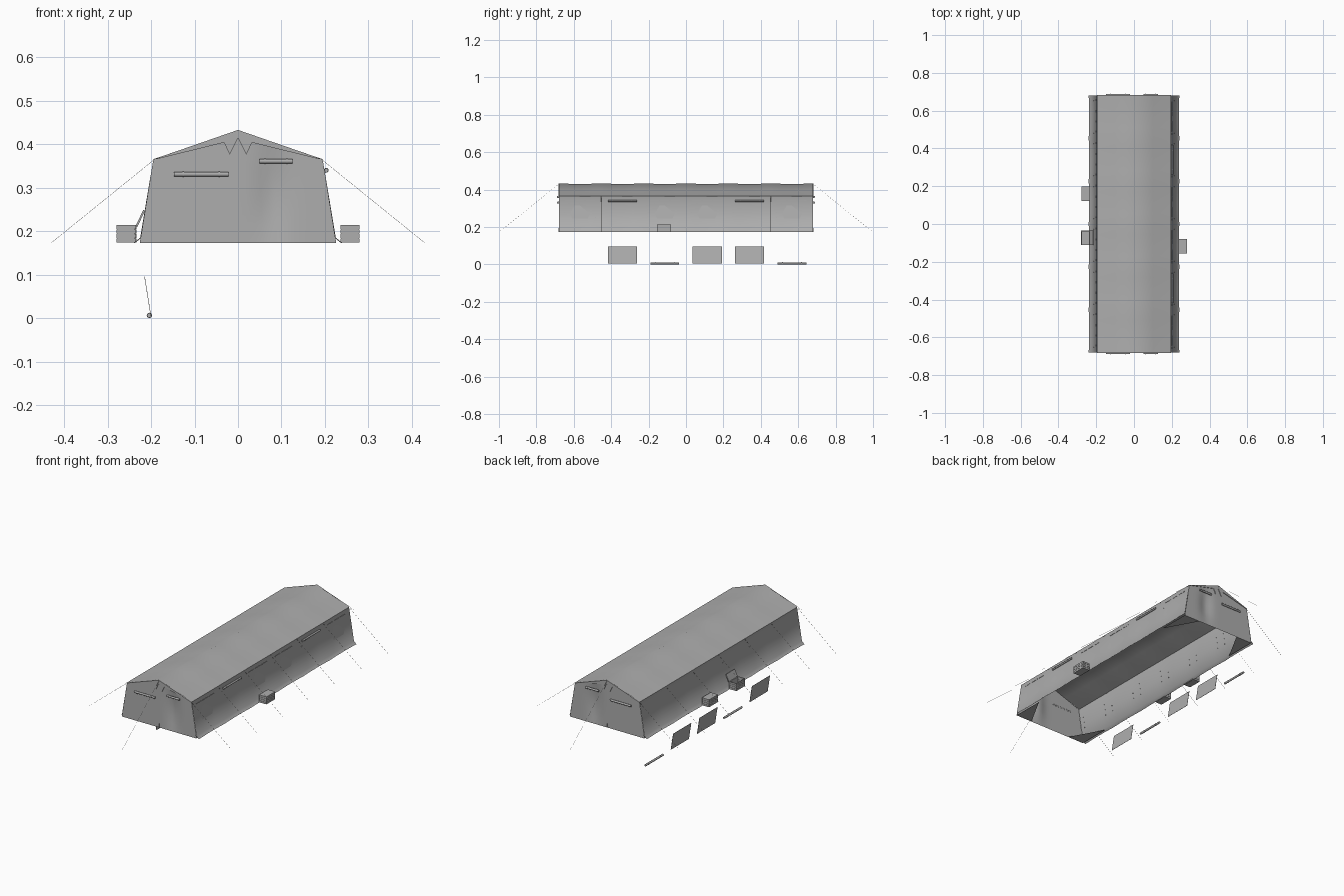
import bpy, bmesh, math
from mathutils import Vector

if "Cube" in bpy.data.objects:
    bpy.data.objects.remove(bpy.data.objects["Cube"])

G, EAVE, RIDGE = 0.173, 0.365, 0.433      # ground, eave and ridge heights
L = 0.68                                  # half length of the tent
BAY = 2 * L / 6

# Dark grey canvas
canvas = bpy.data.materials.new("dark_grey")
canvas.diffuse_color = (0.42, 0.42, 0.42, 1)
canvas.use_nodes = True
canvas.node_tree.nodes["Principled BSDF"].inputs["Base Color"].default_value = canvas.diffuse_color


def finish(bm, name, smooth=None):
    bmesh.ops.recalc_face_normals(bm, faces=bm.faces[:])
    me = bpy.data.meshes.new(name)
    bm.to_mesh(me)
    bm.free()
    me.materials.append(canvas)
    if smooth:
        for p in me.polygons:
            p.use_smooth = True
        me.set_sharp_from_angle(angle=math.radians(smooth))
    ob = bpy.data.objects.new(name, me)
    bpy.context.collection.objects.link(ob)
    return ob


def grid(bm, rows):
    vs = [[bm.verts.new(p) for p in r] for r in rows]
    for a, b in zip(vs, vs[1:]):
        for i in range(len(a) - 1):
            bm.faces.new((a[i], a[i + 1], b[i + 1], b[i]))


def prism(bm, pts, offset):
    a = [bm.verts.new(p) for p in pts]
    b = [bm.verts.new(Vector(p) + Vector(offset)) for p in pts]
    bm.faces.new(a)
    bm.faces.new(b[::-1])
    for i in range(len(a)):
        j = (i + 1) % len(a)
        bm.faces.new((a[i], b[i], b[j], a[j]))


def tube(bm, a, b, r, n=8):
    a, b = Vector(a), Vector(b)
    d = (b - a).normalized()
    u = d.orthogonal().normalized()
    v = d.cross(u)
    prism(bm, [a + u * math.cos(2 * math.pi * i / n) * r + v * math.sin(2 * math.pi * i / n) * r
               for i in range(n)], b - a)


def roll(bm, a, b, r):
    # rolled cloth with two tie straps
    a, b = Vector(a), Vector(b)
    tube(bm, a, b, r, 10)
    for t in (0.17, 0.83):
        c = a.lerp(b, t)
        d = (b - a).normalized() * 0.0015
        tube(bm, c - d, c + d, r + 0.0007, 10)


def box(bm, c, s):
    for v in bmesh.ops.create_cube(bm, size=1)["verts"]:
        v.co = Vector([v.co[i] * s[i] + c[i] for i in range(3)])


def wall_x(z):
    return 0.195 + 0.03 * (EAVE - z) / (EAVE - G)


# Canvas roof and side walls, sagging a little between the frames
bm = bmesh.new()
rows = []
for k in range(25):
    y = -L + 2 * L * k / 24
    s = math.sin(math.pi * (k % 4) / 4)
    r = []
    for side in (-1, 1):
        half = [(0.240 - 0.003 * s, G), (0.225 - 0.003 * s, G + 0.012), (0.211 - 0.003 * s, 0.27),
                (0.1955, EAVE - 0.004), (0.197, EAVE), (0.1, 0.398 - 0.003 * s)]
        pts = [(side * x, y, z) for x, z in half]
        r += pts + [(0, y, RIDGE - 0.002 * s)] if side < 0 else pts[::-1]
    rows.append(r)
grid(bm, rows)
finish(bm, "canvas_shell", 45)

# Gable ends with a soft fold beside the doorway
for e, nm in ((-1, "front"), (1, "back")):
    bm = bmesh.new()
    rows = []
    for i in range(25):
        u = i / 12 - 1
        zt = RIDGE - (RIDGE - EAVE) * abs(u)
        r = []
        for j in range(7):
            t = j / 6
            x = u * (0.226 - 0.031 * t)
            fold = 0.012 * math.exp(-((x - 0.08) / 0.035) ** 2) * math.sin(math.pi * t)
            r.append((x, e * (L - fold), G + (zt - G) * t))
        rows.append(r)
    grid(bm, rows)
    finish(bm, nm + "_gable", 40)

    # Valance along the roof edge with pointed flaps at the ridge
    bm = bmesh.new()
    for s in (-1, 1):
        pts = [(0, RIDGE), (0.196, EAVE), (0.186, 0.366), (0.032, 0.404), (0.019, 0.376), (0, 0.414)]
        prism(bm, [(s * x, e * (L + 0.0005), z) for x, z in pts], (0, e * 0.003, 0))
    finish(bm, nm + "_valance")

    # Rolled vent covers and door seam
    bm = bmesh.new()
    y = e * (L + 0.004)
    roll(bm, (-0.147, y, 0.331), (-0.022, y, 0.331), 0.0055)
    roll(bm, (0.049, y, 0.361), (0.126, y, 0.361), 0.0055)
    box(bm, (0, e * L, G + 0.011), (0.0015, 0.002, 0.022))
    finish(bm, nm + "_vent_rolls", 40)

# Small ground cloth in each corner
bm = bmesh.new()
for sx in (-1, 1):
    for sy in (-1, 1):
        bm.faces.new([bm.verts.new((sx * x, sy * y, G + 0.001))
                      for x, y in ((0.225, L), (0.125, L), (0.225, L - 0.18))])
finish(bm, "corner_ground_cloths")

# Right side windows: four closed covers and two rolled up
bays = [-L + BAY * (i + 0.5) for i in range(6)]
for i, y in enumerate(bays):
    bm = bmesh.new()
    if i in (1, 4):
        roll(bm, (0.203, y - 0.077, 0.34), (0.203, y + 0.077, 0.34), 0.005)
    else:
        zs = (0.247, 0.295, 0.342)
        grid(bm, [[(wall_x(z) - 0.001, y + t, z) for z in zs] for t in (-0.077, 0, 0.077)])
        # hem along the top of the cover
        for t in (-0.055, 0, 0.055):
            box(bm, (wall_x(0.341), y + t, 0.341), (0.003, 0.045, 0.003))
    # tie toggles round the window
    for t in (-0.085, 0.085):
        for z in (0.25, 0.28, 0.31):
            box(bm, (wall_x(z) - 0.001, y + t, z), (0.0025, 0.0025, 0.0025))
    finish(bm, "right_window_%d" % (i + 1), 40)

# Left side covers, lying below the tent as separate pieces
for i, y in enumerate(bays[1:]):
    bm = bmesh.new()
    if i in (1, 4):
        roll(bm, (-0.204, y - 0.077, 0.0062), (-0.204, y + 0.077, 0.0062), 0.0055)
    else:
        prism(bm, [(-0.2, y - 0.078, 0.005), (-0.2, y + 0.078, 0.005),
                   (-0.2145, y + 0.078, 0.096), (-0.2145, y - 0.078, 0.096)], (-0.0012, 0, 0))
    finish(bm, "loose_window_cover_%d" % (i + 1), 40)

# Left wall window ties
bm = bmesh.new()
for y in bays:
    for t in (-0.085, 0.085):
        for z in (0.25, 0.28, 0.31):
            box(bm, (-wall_x(z) + 0.001, y + t, z), (0.0025, 0.0025, 0.0025))
finish(bm, "left_window_ties")

# Guy ropes: seven per side and one at each ridge end
bm = bmesh.new()
for s in (-1, 1):
    for i in range(7):
        y = -L + BAY * i
        tube(bm, (s * 0.195, y, EAVE - 0.002), (s * 0.43, y, G), 0.0004, 4)
    tube(bm, (0, s * L, RIDGE - 0.003), (0, s * 0.9997, G), 0.0004, 4)
finish(bm, "guy_ropes")


# Slatted crates beside the walls
def crate(name, x, y, is_open):
    bm = bmesh.new()
    w, d, h, n, t = 0.044, 0.076, 0.042, 4, 0.003
    sh = h / n
    for k in range(n):
        z = G + sh * (k + 0.5)
        if is_open:
            for s in (-1, 1):
                box(bm, (x + s * (w - t) / 2, y, z), (t, d, sh - 0.001))
                box(bm, (x, y + s * (d - t) / 2, z), (w - 2 * t, t, sh - 0.001))
        else:
            box(bm, (x, y, z), (w, d, sh - 0.001))
    box(bm, (x, y, G + h / 2 if not is_open else G + 0.002),
        (w - 0.003, d - 0.003, h - 0.002 if not is_open else 0.003))
    if is_open:
        # inner lining and raised lid leaning on the wall
        for s in (-1, 1):
            box(bm, (x + s * (w / 2 - t), y, G + h / 2), (0.001, d - 0.004, h - 0.002))
            box(bm, (x, y + s * (d / 2 - t), G + h / 2), (w - 0.004, 0.001, h - 0.002))
        x0, z0 = x + w / 2, G + h
        prism(bm, [(x0 + a, y - d / 2, z0 + b) for a, b in
                   ((0, -0.004), (0.018, 0.034), (0.022, 0.032), (0.004, -0.006))], (0, d, 0))
    finish(bm, name)


crate("left_closed_crate", -0.256, 0.16, False)
crate("left_open_crate", -0.258, -0.073, True)
crate("right_closed_crate", 0.258, -0.117, False)
